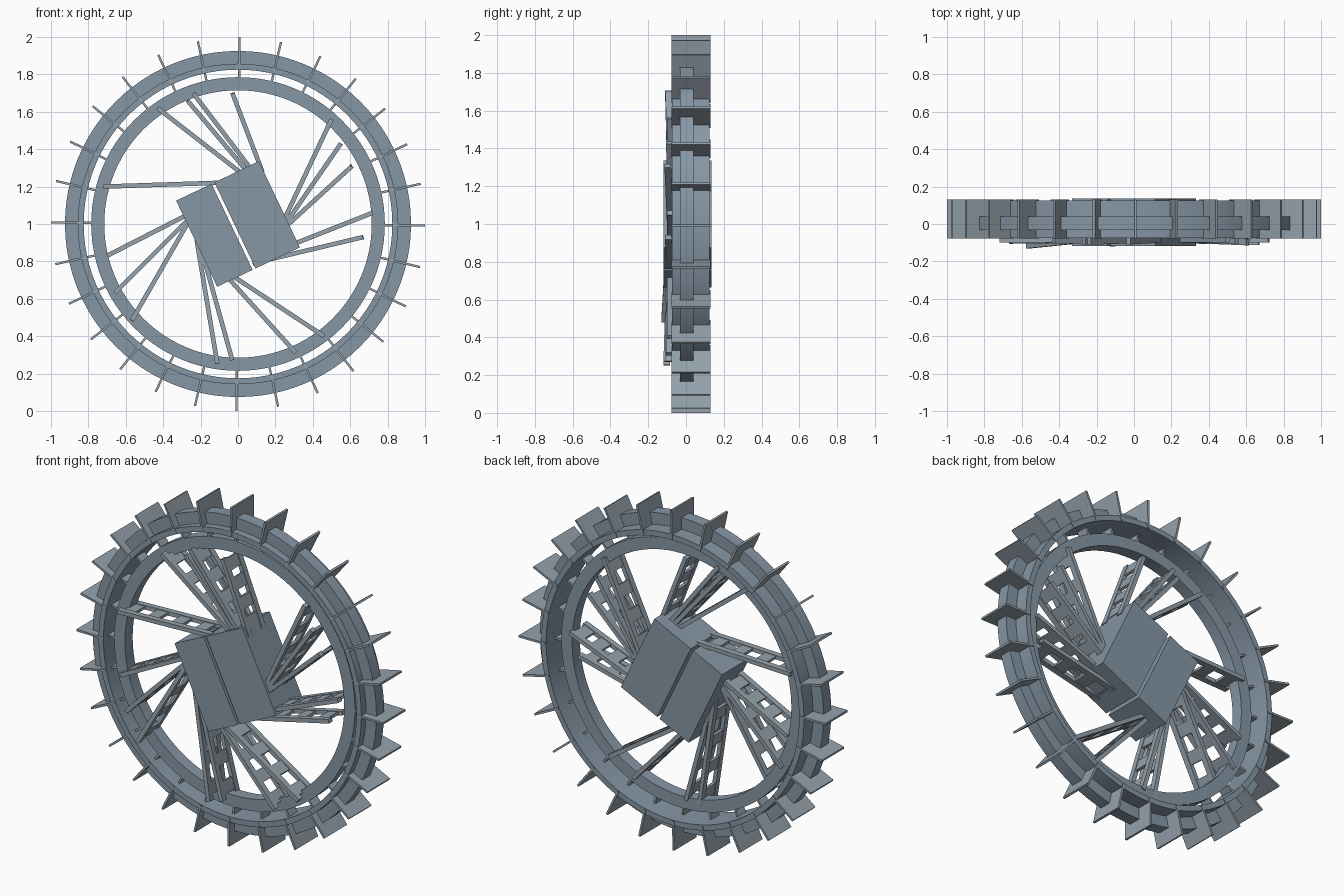
import bpy, bmesh, math
from mathutils import Matrix, Vector

if "Cube" in bpy.data.objects:
    bpy.data.objects.remove(bpy.data.objects["Cube"], do_unlink=True)

CENTRE = Vector((0, 0, 1))


def material(name, colour):
    m = bpy.data.materials.new(name)
    m.use_nodes = True
    m.diffuse_color = (*colour, 1)
    m.node_tree.nodes["Principled BSDF"].inputs["Base Color"].default_value = (*colour, 1)
    return m


BLUE_GREY = material("blue_grey", (0.24, 0.31, 0.38))
PALE_GREY = material("pale_grey", (0.30, 0.36, 0.41))


def finish(name, bm, mat):
    bmesh.ops.recalc_face_normals(bm, faces=bm.faces)
    mesh = bpy.data.meshes.new(name)
    bm.to_mesh(mesh)
    bm.free()
    mesh.materials.append(mat)
    obj = bpy.data.objects.new(name, mesh)
    bpy.context.collection.objects.link(obj)
    return obj


def add_box(bm, lo, hi, matrix):
    """Box between two corners, placed by a matrix."""
    lo, hi = Vector(lo), Vector(hi)
    local = Matrix.Translation((lo + hi) / 2) @ Matrix.Diagonal((*(hi - lo), 1))
    bmesh.ops.create_cube(bm, size=1, matrix=matrix @ local)


def ring(name, profile):
    """Revolve a closed (radius, y) profile about the axle."""
    bm = bmesh.new()
    verts = [bm.verts.new((r, y, 1)) for r, y in profile]
    edges = [bm.edges.new((a, b)) for a, b in zip(verts, verts[1:] + verts[:1])]
    bmesh.ops.spin(bm, geom=verts + edges, cent=CENTRE, axis=(0, 1, 0),
                   angle=math.tau, steps=96)
    bmesh.ops.remove_doubles(bm, verts=bm.verts, dist=1e-4)
    obj = finish(name, bm, BLUE_GREY)
    bpy.ops.object.select_all(action="DESELECT")
    obj.select_set(True)
    bpy.context.view_layer.objects.active = obj
    bpy.ops.object.shade_smooth_by_angle(angle=math.radians(30))


# Outer rim with a raised middle flange, and narrow inner rim
FRONT, BACK = -0.032, 0.04
ring("outer_rim", [(0.825, -0.075), (0.857, -0.075), (0.857, FRONT), (0.925, FRONT),
                   (0.925, BACK), (0.857, BACK), (0.857, 0.125), (0.825, 0.125)])
ring("inner_rim", [(0.715, FRONT), (0.785, FRONT), (0.785, BACK), (0.715, BACK)])

# Radial paddles as treads, each with a narrow link to the inner rim
BLADES = 28
bm = bmesh.new()
for i in range(BLADES):
    place = (Matrix.Translation(CENTRE)
             @ Matrix.Rotation(math.tau * i / BLADES + 0.008, 4, "Y"))
    add_box(bm, (0.83, -0.077, -0.006), (1.0, 0.13, 0.006), place)
    add_box(bm, (0.78, FRONT, -0.006), (0.83, BACK, 0.006), place)
finish("paddles", bm, PALE_GREY)

# Split hub block, turned on the axle
HUB = Matrix.Translation(CENTRE) @ Matrix.Rotation(-math.radians(25.5), 4, "Y")
for name, x0, x1 in (("hub_small_half", -0.245, -0.035), ("hub_large_half", -0.018, 0.245)):
    bm = bmesh.new()
    add_box(bm, (x0, -0.118, -0.255), (x1, 0.135, 0.255), HUB)
    finish(name, bm, BLUE_GREY)

# Ladder spokes: hub end x, z, rim end x, z and forward tilt
SPOKES = [
    (0.02, 1.27, -0.43, 1.62, 0.01), (0.05, 1.28, -0.27, 1.66, 0.02),
    (0.08, 1.28, -0.24, 1.70, 0.02), (0.13, 1.28, -0.03, 1.70, 0.02),
    (0.25, 1.03, 0.50, 1.56, 0), (0.26, 1.01, 0.55, 1.43, 0.01),
    (0.26, 0.99, 0.61, 1.31, 0.03), (0.29, 0.89, 0.72, 1.06, 0),
    (0.08, 0.79, 0.67, 0.93, 0.02), (-0.04, 0.73, 0.46, 0.40, 0),
    (-0.06, 0.72, 0.31, 0.31, 0.01), (-0.20, 0.88, -0.03, 0.27, 0.02),
    (-0.22, 0.91, -0.11, 0.25, 0.03), (-0.26, 1.02, -0.57, 0.48, 0.05),
    (-0.26, 1.03, -0.66, 0.63, 0.01), (-0.27, 1.05, -0.70, 0.83, 0),
    (-0.11, 1.22, -0.72, 1.20, 0),
]
RUNGS = 4
THICK = 0.012
for n, (x0, z0, x1, z1, tilt) in enumerate(SPOKES):
    start, end = Vector((x0, 0, z0)), Vector((x1, 0, z1))
    length = (end - start).length
    place = (Matrix.Translation(start)
             @ Matrix.Rotation(-math.atan2(z1 - z0, x1 - x0), 4, "Y")
             @ Matrix.Rotation(-tilt, 4, "Z"))
    bm = bmesh.new()
    for y0, y1 in ((-0.10, -0.065), (0.025, 0.06)):
        add_box(bm, (0, y0, -THICK), (length, y1, THICK), place)
    for k in range(RUNGS):
        x = length * (k + 0.6) / RUNGS
        add_box(bm, (x - 0.035, -0.07, -0.008), (x + 0.035, 0.03, 0.008), place)
    finish(f"ladder_spoke_{n + 1}", bm, PALE_GREY)
